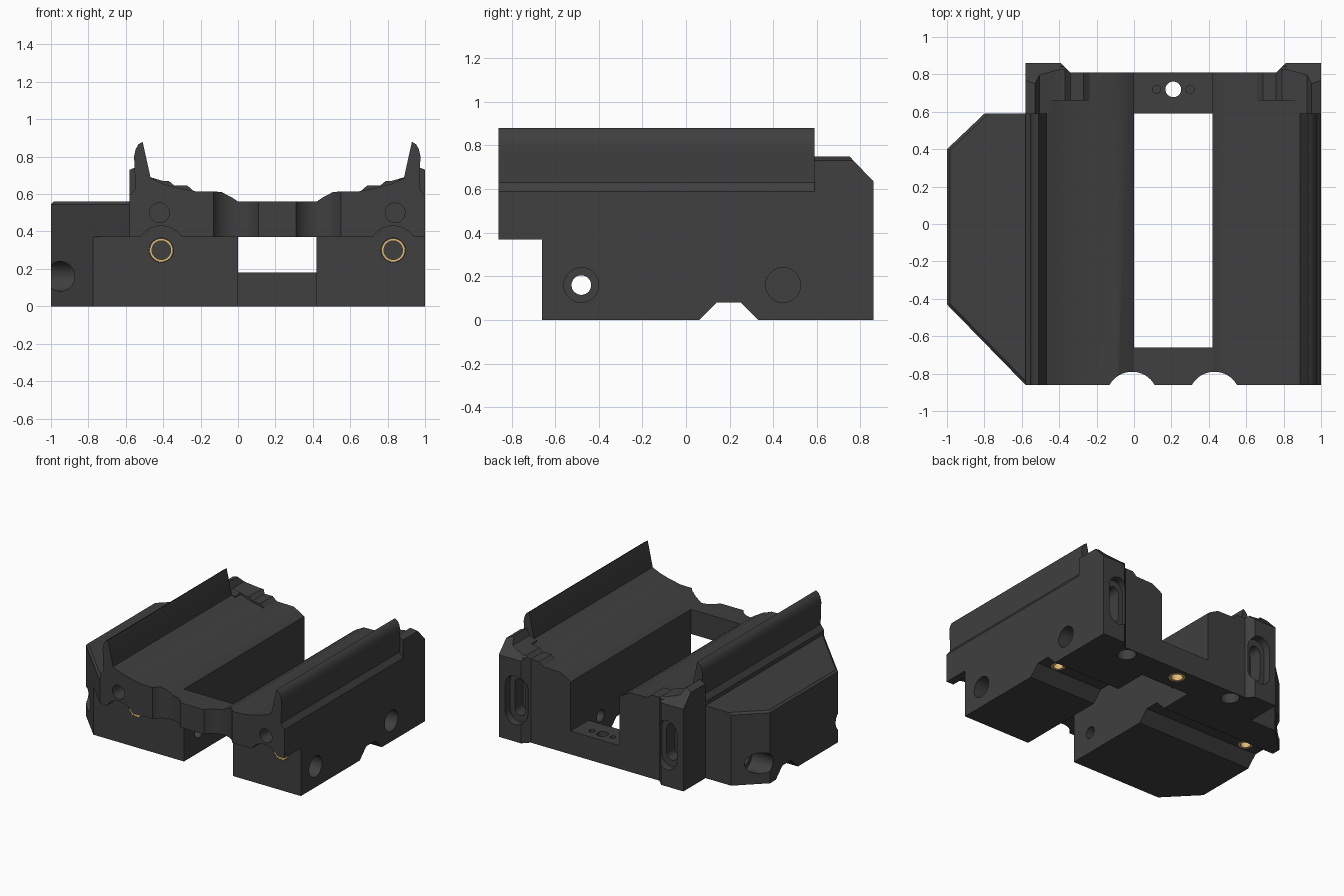
import bpy, bmesh
from math import sin, cos, pi

if "Cube" in bpy.data.objects:
    bpy.data.objects.remove(bpy.data.objects["Cube"])

CX = 0.21  # symmetry plane of the cradle


def material(name, color):
    m = bpy.data.materials.new(name)
    m.diffuse_color = color
    m.use_nodes = True
    m.node_tree.nodes["Principled BSDF"].inputs["Base Color"].default_value = m.diffuse_color
    return m


DARK = material("dark_plastic", (0.05, 0.05, 0.05, 1))
BRASS = material("brass", (0.75, 0.5, 0.18, 1))


def place(u, v, w, axis):
    return {'x': (w, u, v), 'y': (u, w, v), 'z': (u, v, w)}[axis]


def prism(name, pts, axis, a, b, bevel=None):
    """Extrude a closed 2D outline along an axis from a to b."""
    bm = bmesh.new()
    lo = [bm.verts.new(place(u, v, a, axis)) for u, v in pts]
    hi = [bm.verts.new(place(u, v, b, axis)) for u, v in pts]
    bm.faces.new(lo)
    bm.faces.new(hi)
    n = len(pts)
    for i in range(n):
        j = (i + 1) % n
        bm.faces.new((lo[i], lo[j], hi[j], hi[i]))
    bmesh.ops.recalc_face_normals(bm, faces=bm.faces)
    if bevel:
        edges = [e for e in bm.edges if all(v.co.z > b - 1e-4 for v in e.verts)
                 and sum(v.co.x for v in e.verts) / 2 < -0.7]
        bmesh.ops.bevel(bm, geom=edges, offset=bevel, segments=1, affect='EDGES')
    me = bpy.data.meshes.new(name)
    bm.to_mesh(me)
    bm.free()
    ob = bpy.data.objects.new(name, me)
    bpy.context.collection.objects.link(ob)
    me.materials.append(DARK)
    return ob


def rect(u0, u1, v0, v1):
    return [(u0, v0), (u1, v0), (u1, v1), (u0, v1)]


def circle(u, v, r, n=32):
    return [(u + r * cos(2 * pi * i / n), v + r * sin(2 * pi * i / n)) for i in range(n)]


def stadium(u, v, w, h, n=8):
    r = w / 2
    d = h / 2 - r
    up = [(u + r * cos(pi * i / n), v + d + r * sin(pi * i / n)) for i in range(n + 1)]
    dn = [(u - r * cos(pi * i / n), v - d - r * sin(pi * i / n)) for i in range(n + 1)]
    return up + dn


def flip(pts):
    return [(2 * CX - u, v) for u, v in pts]


def combine(target, tool, op):
    m = target.modifiers.new("bool", 'BOOLEAN')
    m.operation, m.solver, m.object = op, 'EXACT', tool
    me = bpy.data.meshes.new_from_object(
        target.evaluated_get(bpy.context.evaluated_depsgraph_get()))
    target.modifiers.clear()
    target.data = me
    bpy.data.objects.remove(tool)


def add(pts, axis, a, b, **kw):
    combine(body, prism("piece", pts, axis, a, b, **kw), 'UNION')


def cut(pts, axis, a, b):
    combine(body, prism("cutter", pts, axis, a, b), 'DIFFERENCE')


# cradle body
half = [(-0.58, 0), (-0.58, 0.59), (-0.55, 0.63), (-0.47, 0.685), (-0.40, 0.655),
        (-0.33, 0.635), (-0.23, 0.615), (-0.09, 0.612), (-0.03, 0.58), (0.0, 0.56)]
body = prism("cradle_body", half + flip(half)[::-1], 'y', -0.86, 0.86)

# side wing
add([(-0.5, -0.86), (-0.58, -0.86), (-1, -0.43), (-1, 0.40), (-0.80, 0.59), (-0.5, 0.59)],
    'z', 0, 0.56, bevel=0.015)

# curved retaining walls, rear posts and ledges
wall = [(-0.54, 0.58), (-0.55, 0.63), (-0.553, 0.75), (-0.556, 0.80), (-0.547, 0.84),
        (-0.533, 0.865), (-0.51, 0.88), (-0.468, 0.69), (-0.47, 0.58)]
post = [(-0.58, 0.3), (-0.58, 0.73), (-0.53, 0.75), (-0.505, 0.70), (-0.44, 0.68), (-0.44, 0.3)]
ledge = [(-0.52, 0.5), (-0.52, 0.705), (-0.40, 0.67), (-0.37, 0.67), (-0.34, 0.645),
         (-0.27, 0.645), (-0.23, 0.61), (-0.23, 0.5)]
for side in (lambda p: p, flip):
    add(side(wall), 'y', -0.86, 0.59)
    add(side(post), 'y', 0.59, 0.86)
    add(side(ledge), 'y', 0.66, 0.84)

# centre slot, front overhang, rear recess, sloped post tops, bottom notch
cut(rect(0, 0.42, -0.66, 0.59), 'z', -0.1, 1)
cut(rect(0, 0.42, 0.18, 1), 'y', 0.5, 1)
cut(rect(-1, -0.66, -0.1, 0.37), 'x', -1.2, 1.2)
cut([(-0.34, 0.81), (0.76, 0.81), (0.86, 0.91), (-0.44, 0.91)], 'z', -0.1, 1)
cut([(0.74, 0.76), (0.96, 0.53), (0.96, 1), (0.74, 1)], 'x', -1.2, 1.2)
cut([(0.04, -0.02), (0.35, -0.02), (0.25, 0.08), (0.14, 0.08)], 'x', -1.2, 1.2)

# cross holes with counterbores
for y in (-0.48, 0.445):
    cut(circle(y, 0.16, 0.045), 'x', -1.2, 1.2)
    cut(circle(y, 0.16, 0.08), 'x', 0.88, 1.2)
    cut(circle(y, 0.16, 0.08), 'x', -1.2, -0.82)

# scallops, front holes, rear slots and nut pockets on both sides
for s in (-1, 1):
    cut(circle(CX + s * 0.22, -0.928, 0.138, 48), 'z', 0.2, 1)
    fx = CX + s * 0.62
    cut(circle(fx, 0.30, 0.13), 'y', -1, -0.66)
    cut(circle(fx, 0.30, 0.065), 'y', -1, -0.45)
    cut(circle(CX + s * 0.63, 0.50, 0.053), 'y', -1, -0.70)
    cut(stadium(CX + s * 0.65, 0.32, 0.17, 0.38), 'y', 0.80, 1)
    cut(stadium(CX + s * 0.65, 0.32, 0.09, 0.28), 'y', 0.70, 1)
    cut(stadium(CX + s * 0.475, 0.735, 0.13, 0.14), 'z', -0.1, 0.09)
    cut(circle(CX + s * 0.09, 0.72, 0.022, 16), 'z', 0.10, 0.3)
    cut(circle(s * 0.86, 0.195, 0.05, 24), 'z', -0.1, 0.22)
cut(circle(CX, 0.72, 0.042), 'z', -0.1, 0.3)
cut(circle(CX, 0.72, 0.058), 'z', -0.1, 0.1)


# brass threaded inserts
def insert(name, u, v, axis, a, b, r, inner):
    ring = prism(name, circle(u, v, r), axis, a, b)
    bore = prism("bore", circle(u, v, inner), axis, a - 0.1, b + 0.1)
    combine(ring, bore, 'DIFFERENCE')
    ring.data.materials.clear()
    ring.data.materials.append(BRASS)
    return ring


parts = [body, insert("rear_insert", CX, 0.72, 'z', 0.0, 0.1, 0.058, 0.042)]
for label, s in (("left", -1), ("right", 1)):
    parts.append(insert(label + "_front_insert", CX + s * 0.62, 0.30, 'y', -0.66, -0.48, 0.063, 0.05))
    parts.append(insert(label + "_bottom_insert", s * 0.86, 0.195, 'z', 0.08, 0.2, 0.05, 0.035))

# smooth the curved surfaces only
bpy.ops.object.select_all(action='DESELECT')
for ob in parts:
    ob.select_set(True)
bpy.context.view_layer.objects.active = body
bpy.ops.object.shade_smooth_by_angle(angle=0.5)
